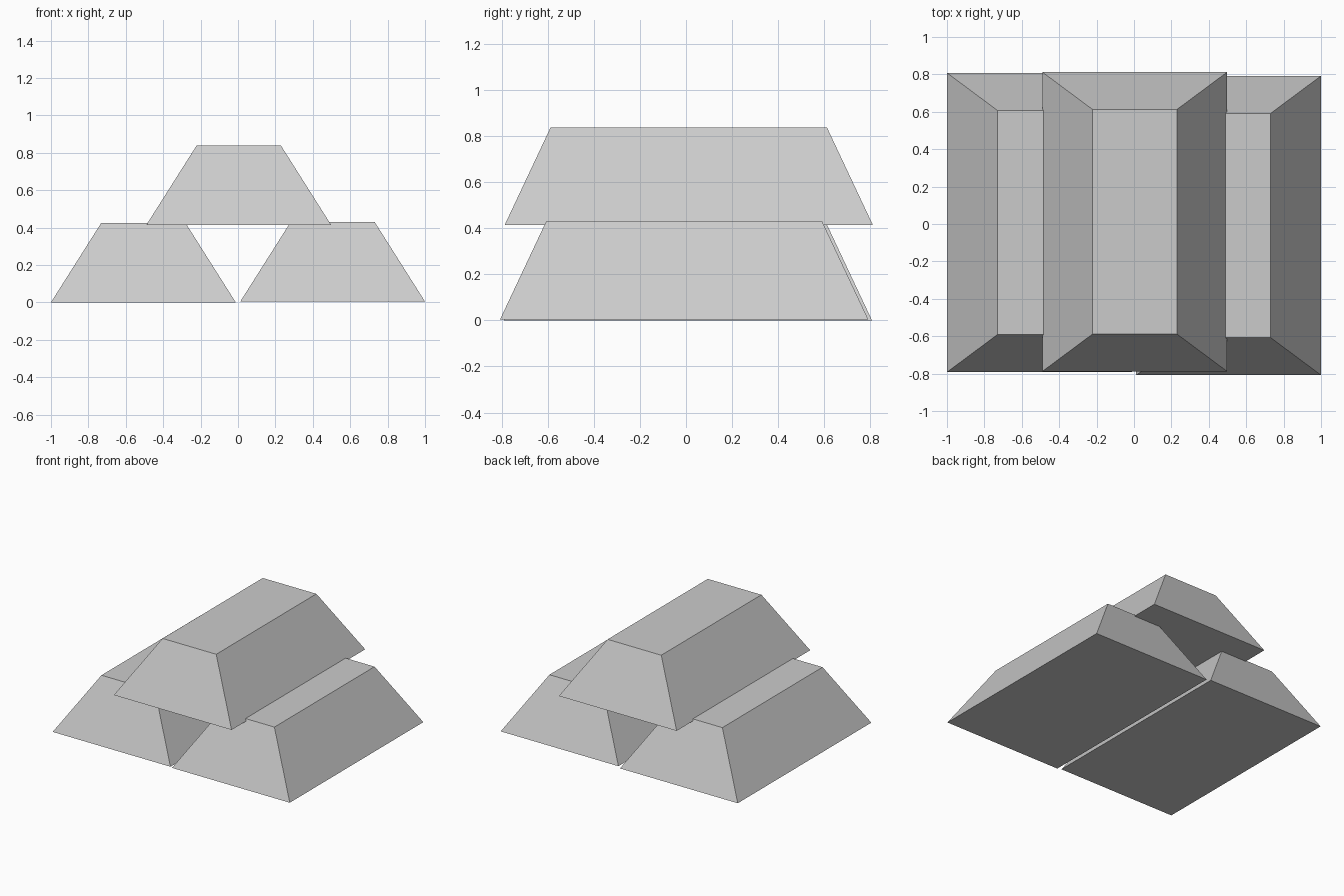
import bpy
import bmesh

default = bpy.data.objects.get("Cube")
if default:
    bpy.data.objects.remove(default, do_unlink=True)

grey = bpy.data.materials.new("light_grey")
grey.use_nodes = True
colour = (0.6, 0.6, 0.6, 1)
grey.diffuse_color = colour
grey.node_tree.nodes["Principled BSDF"].inputs["Base Color"].default_value = colour

LENGTH, WIDTH, HEIGHT = 1.6, 0.988, 0.425
TOP_LENGTH, TOP_WIDTH = 1.2, 0.45


def ingot(name, x, y, z):
    """Tapered bar standing on height z."""
    bm = bmesh.new()
    bmesh.ops.create_cube(bm, size=1)
    for v in bm.verts:
        top = v.co.z > 0
        v.co.x *= TOP_WIDTH if top else WIDTH
        v.co.y *= TOP_LENGTH if top else LENGTH
        v.co.z = HEIGHT if top else 0
    mesh = bpy.data.meshes.new(name)
    bm.to_mesh(mesh)
    bm.free()
    mesh.materials.append(grey)
    obj = bpy.data.objects.new(name, mesh)
    obj.location = (x, y, z)
    bpy.context.collection.objects.link(obj)


# Two bars side by side, one resting across them
ingot("right_ingot", -0.506, 0.008, 0)
ingot("left_ingot", 0.506, -0.008, 0.004)
ingot("top_ingot", 0.004, 0.012, 0.414)
